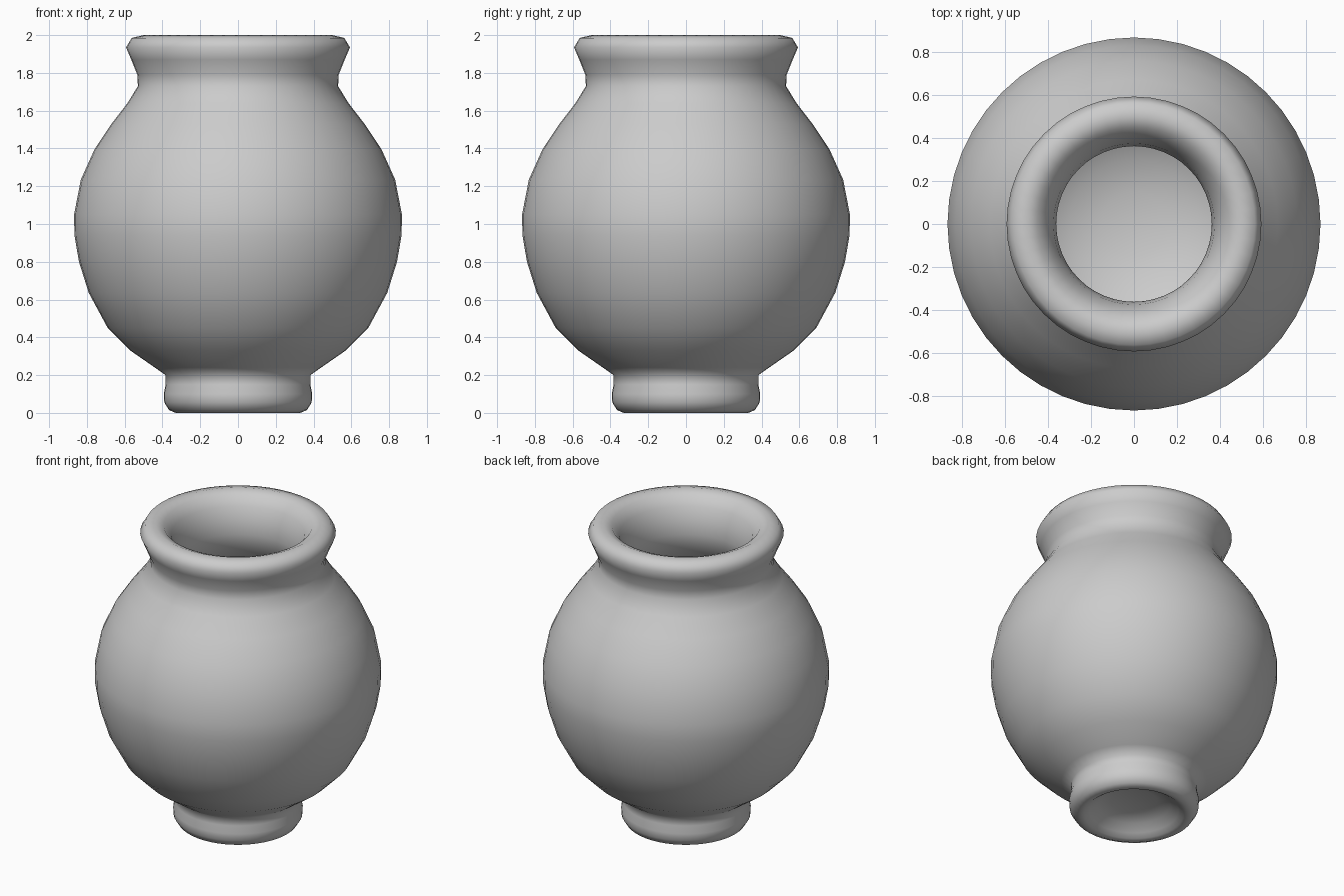
import bpy, bmesh, math

SEGMENTS = 48

# Radius, height pairs: underside dish, foot, belly, neck, rim, then the hollow inside
profile = [
    (0, 0.10), (0.14, 0.095), (0.22, 0.07), (0.27, 0.03), (0.30, 0.008),
    (0.33, 0.0), (0.365, 0.015), (0.39, 0.055), (0.393, 0.10), (0.383, 0.15),
    (0.383, 0.20), (0.44, 0.24), (0.57, 0.33), (0.69, 0.45), (0.79, 0.635),
    (0.842, 0.80), (0.866, 0.94), (0.868, 1.05), (0.832, 1.235), (0.76, 1.395),
    (0.67, 1.53), (0.585, 1.64), (0.53, 1.73), (0.533, 1.79), (0.565, 1.87),
    (0.593, 1.935), (0.563, 1.985), (0.50, 2.0), (0.45, 1.98), (0.405, 1.92),
    (0.375, 1.84), (0.362, 1.75), (0.38, 1.66), (0.44, 1.57), (0.54, 1.46),
    (0.64, 1.33), (0.70, 1.18), (0.73, 1.02), (0.715, 0.86), (0.66, 0.68),
    (0.56, 0.51), (0.44, 0.39), (0.30, 0.31), (0.15, 0.275), (0, 0.265),
]


def lathe(name, points):
    bm = bmesh.new()
    verts = [bm.verts.new((r, 0, z)) for r, z in points]
    edges = [bm.edges.new(pair) for pair in zip(verts, verts[1:])]
    bmesh.ops.spin(bm, geom=verts + edges, cent=(0, 0, 0), axis=(0, 0, 1),
                   angle=math.tau, steps=SEGMENTS)
    bmesh.ops.remove_doubles(bm, verts=bm.verts, dist=0.0005)
    bmesh.ops.recalc_face_normals(bm, faces=bm.faces)
    for face in bm.faces:
        face.smooth = True
    mesh = bpy.data.meshes.new(name)
    bm.to_mesh(mesh)
    bm.free()
    obj = bpy.data.objects.new(name, mesh)
    bpy.context.collection.objects.link(obj)
    return obj


# Vase turned from one closed profile
lathe("vase", profile)
